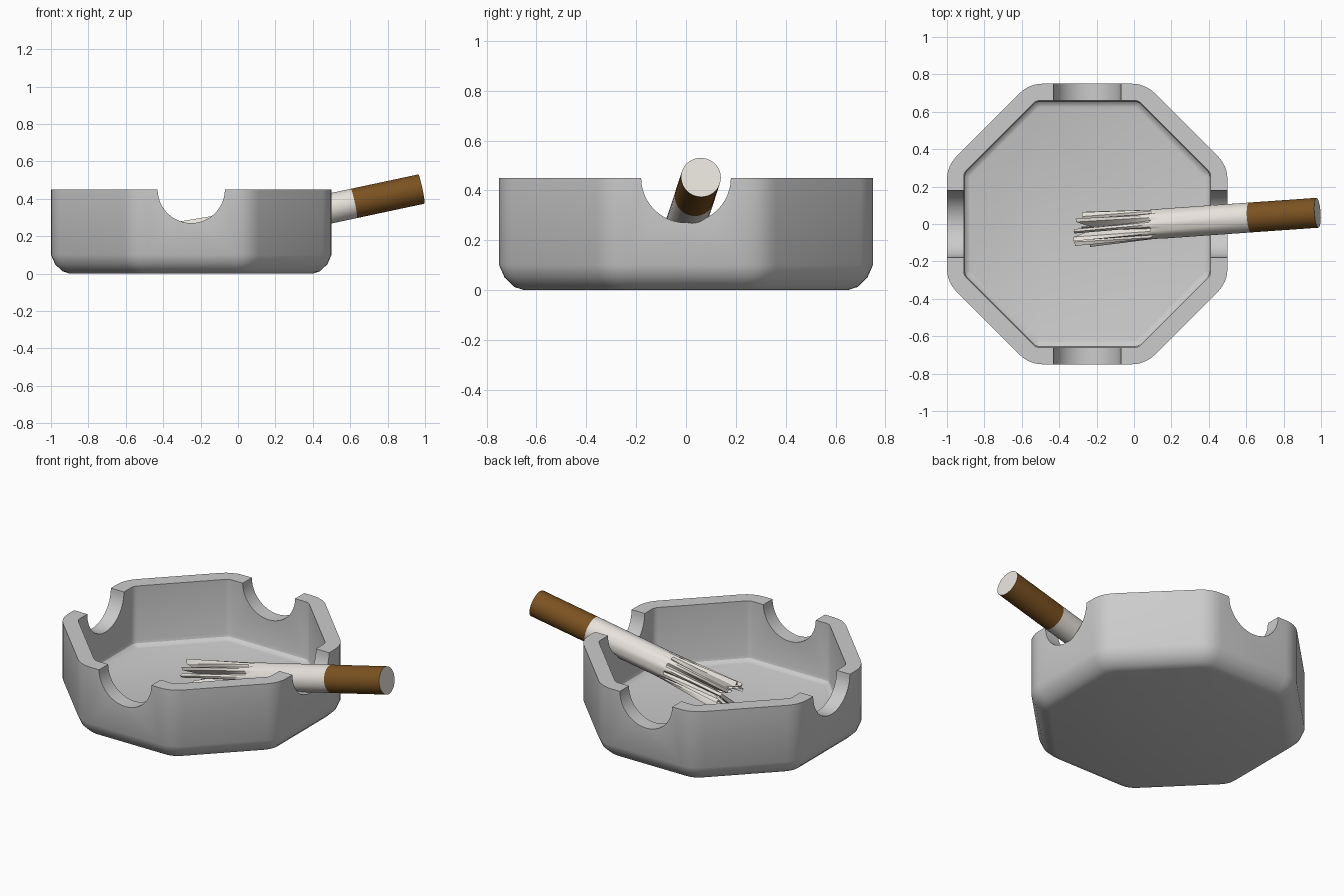
import bpy, bmesh, random
from math import sin, cos, pi, tan, radians
from mathutils import Vector, Matrix

if "Cube" in bpy.data.objects:
    bpy.data.objects.remove(bpy.data.objects["Cube"])

random.seed(4)


def material(name, rgb):
    m = bpy.data.materials.new(name)
    m.diffuse_color = (*rgb, 1)
    m.use_nodes = True
    m.node_tree.nodes["Principled BSDF"].inputs["Base Color"].default_value = m.diffuse_color
    return m


def loft(name, rings, cap_start=True, cap_end=True):
    """Skin closed rings of equal point count into one object."""
    bm = bmesh.new()
    vs = [[bm.verts.new(p) for p in r] for r in rings]
    n = len(rings[0])
    for a, b in zip(vs, vs[1:]):
        for i in range(n):
            j = (i + 1) % n
            bm.faces.new((a[i], a[j], b[j], b[i]))
    if cap_start:
        bm.faces.new(vs[0][::-1])
    if cap_end:
        bm.faces.new(vs[-1])
    bmesh.ops.recalc_face_normals(bm, faces=bm.faces)
    me = bpy.data.meshes.new(name)
    bm.to_mesh(me)
    bm.free()
    ob = bpy.data.objects.new(name, me)
    bpy.context.collection.objects.link(ob)
    return ob


def select(ob):
    bpy.ops.object.select_all(action='DESELECT')
    ob.select_set(True)
    bpy.context.view_layer.objects.active = ob


def smooth(ob, angle=30):
    select(ob)
    bpy.ops.object.shade_smooth_by_angle(angle=radians(angle))


def octagon(half, z, radius, segs=4):
    """Octagon with rounded corners, half = centre to flat side."""
    pts = []
    reach = (half - radius) / cos(pi / 8)
    for k in range(8):
        mid = pi / 8 + k * pi / 4
        for s in range(segs + 1):
            a = mid - pi / 8 + s / segs * pi / 4
            pts.append((-0.25 + reach * cos(mid) + radius * cos(a),
                        reach * sin(mid) + radius * sin(a), z))
    return pts


# Ashtray bowl: half width, height, corner radius
profile = [(0.65, 0, 0.10), (0.688, 0.012, 0.12), (0.728, 0.05, 0.15),
           (0.75, 0.10, 0.17), (0.75, 0.45, 0.17), (0.66, 0.45, 0.05),
           (0.66, 0.115, 0.05), (0.655, 0.097, 0.045), (0.642, 0.085, 0.04),
           (0.625, 0.08, 0.03)]
bowl = loft("ashtray_bowl", [octagon(*p) for p in profile])

# Four rim rests, cut by two crossing cylinders
for rot in ((pi / 2, 0, 0), (0, pi / 2, 0)):
    bpy.ops.mesh.primitive_cylinder_add(vertices=48, radius=0.18, depth=2,
                                        location=(-0.25, 0, 0.45), rotation=rot)
    cutter = bpy.context.object
    cutter.name = "rest_cutter"
    cutter.hide_render = True
    mod = bowl.modifiers.new("rest", 'BOOLEAN')
    mod.operation = 'DIFFERENCE'
    mod.solver = 'EXACT'
    mod.object = cutter
    select(bowl)
    bpy.ops.object.modifier_apply(modifier=mod.name)
    bpy.data.objects.remove(cutter)
smooth(bowl)

# Cigarette frame: origin at the filter end, w runs down towards the stub
end = Vector((0.981, 0.06, 0.452))
w = Vector((-1, -0.07, -0.213)).normalized()
u = w.cross(Vector((0, 0, 1))).normalized()
v = u.cross(w)
R = 0.08
SIDES = 40


def at(t, a, r):
    p = end + w * t + (u * cos(a) + v * sin(a)) * r
    p.z = max(p.z, 0.085)
    return p


def ring(t, r=R):
    return [at(t, 2 * pi * i / SIDES, r) for i in range(SIDES)]


paper = material("paper", (0.80, 0.76, 0.71))
brown = material("filter_brown", (0.20, 0.085, 0.015))

# Filter with a pale end face
cig_filter = loft("filter", [ring(0), ring(0.37)])
cig_filter.data.materials.append(brown)
cig_filter.data.materials.append(paper)
for f in cig_filter.data.polygons:
    if len(f.vertices) > 4 and (f.center - end).length < 0.05:
        f.material_index = 1
smooth(cig_filter)

# Paper stub: smooth tube breaking into pleats that flare into torn spikes
folds = SIDES // 4
peak = [random.uniform(1.1, 1.5) for _ in range(folds)]
valley = [random.uniform(0.25, 0.65) for _ in range(folds)]
length = [random.uniform(-0.06, 0.03) for _ in range(folds)]
twist = [random.uniform(-0.12, 0.12) for _ in range(folds)]


def pleat_ring(s):
    pts = []
    for i in range(SIDES):
        k, q = divmod(i, 4)
        f = (valley[k], 0.9, peak[k], 0.95)[q]
        g = s ** 0.8 if q == 0 else s
        r = R * (1 + (f - 1) * g)
        t = 0.86 + s * (0.45 + length[k] - (0.09 if q == 0 else 0))
        pts.append(at(t, 2 * pi * i / SIDES + twist[k] * s, r))
    return pts


rings = [ring(0.37), ring(0.84)]
rings += [pleat_ring(s) for s in (0.1, 0.25, 0.45, 0.7, 1.0)]
# Recessed tobacco end inside the torn opening
rings += [ring(1.16, 0.03), ring(1.16, 0.008)]
stub = loft("crushed_stub", rings)
stub.data.materials.append(paper)
smooth(stub, 25)
